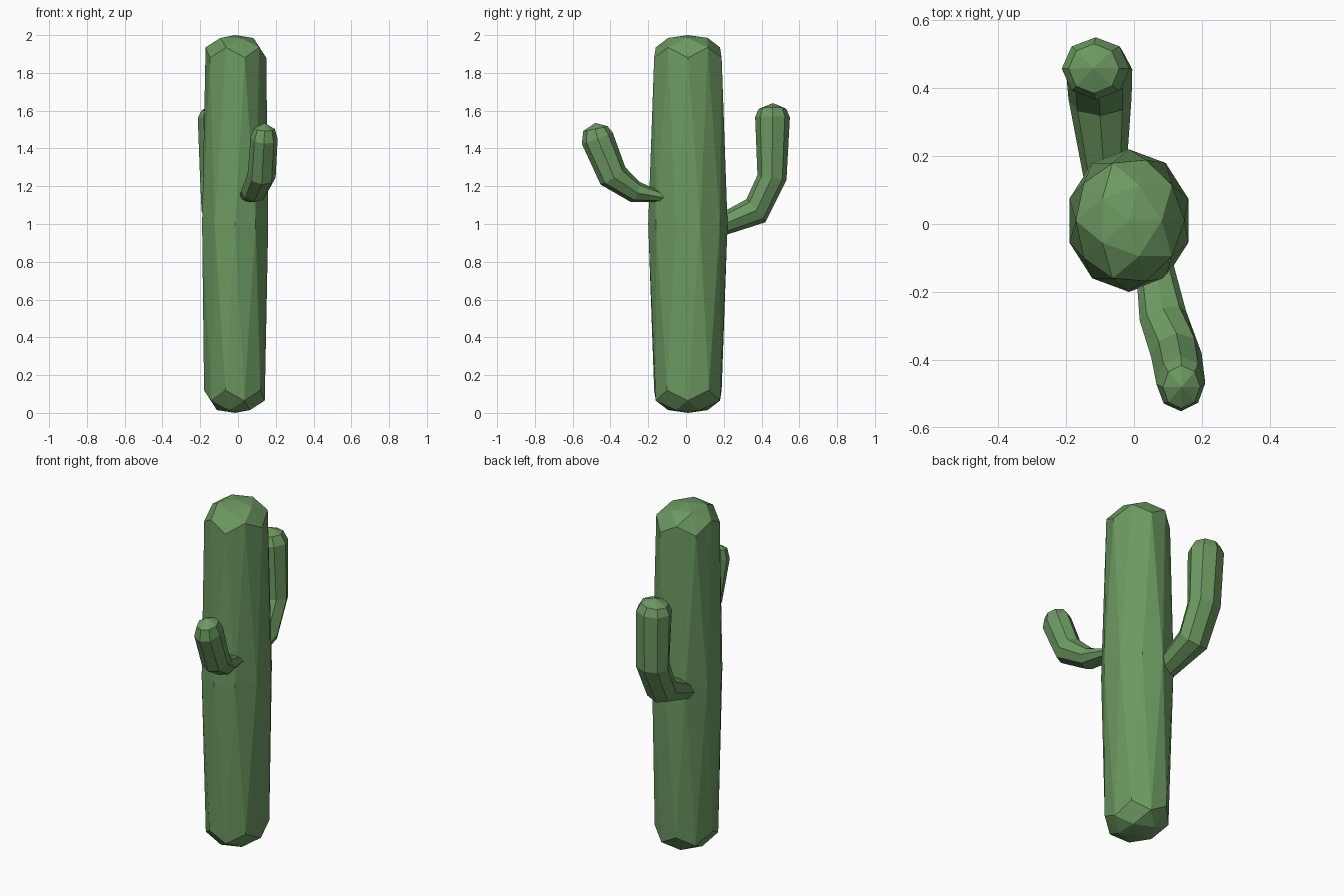
import bpy, bmesh, math
from mathutils import Vector

if "Cube" in bpy.data.objects:
    bpy.data.objects.remove(bpy.data.objects["Cube"])

green = bpy.data.materials.new("cactus_green")
green.diffuse_color = (0.15, 0.32, 0.12, 1)
green.use_nodes = True
green.node_tree.nodes["Principled BSDF"].inputs["Base Color"].default_value = green.diffuse_color


def finish(bm, name):
    bmesh.ops.recalc_face_normals(bm, faces=bm.faces)
    me = bpy.data.meshes.new(name)
    bm.to_mesh(me)
    bm.free()
    me.materials.append(green)
    ob = bpy.data.objects.new(name, me)
    bpy.context.collection.objects.link(ob)
    return ob


# Trunk: low-poly icosphere whose rings are stretched into a tall column
def trunk():
    bm = bmesh.new()
    bmesh.ops.create_icosphere(bm, subdivisions=2, radius=1)
    levels = [(0, 0), (0.447, 0.88), (0.526, 0.935), (0.851, 0.985), (1, 1)]
    for v in bm.verts:
        h = min(levels, key=lambda l: abs(l[0] - abs(v.co.z)))[1]
        z = 1 + math.copysign(h, v.co.z)
        v.co = (-0.015 + 0.184 * v.co.x, 0.01 + 0.21 * v.co.y, z)
    return finish(bm, "trunk")


# Arm: faceted tube along a path of (x, y, z, side radius, bend radius)
def arm(name, path, tip, sides=8):
    bm = bmesh.new()
    pts = [Vector(p[:3]) for p in path]
    rings = []
    for i, p in enumerate(path):
        t = (pts[min(i + 1, len(pts) - 1)] - pts[max(i - 1, 0)]).normalized()
        n = t.cross(Vector((1, 0, 0))).normalized()
        s = n.cross(t)
        rings.append([bm.verts.new(pts[i] + s * p[3] * math.cos(a) + n * p[4] * math.sin(a))
                      for a in (2 * math.pi * k / sides for k in range(sides))])
    for a, b in zip(rings, rings[1:]):
        for k in range(sides):
            j = (k + 1) % sides
            bm.faces.new((a[k], a[j], b[j], b[k]))
    bm.faces.new(rings[0])
    end = bm.verts.new(tip)
    for k in range(sides):
        bm.faces.new((rings[-1][k], rings[-1][(k + 1) % sides], end))
    return finish(bm, name)


trunk()
arm("back_arm", [
    (-0.085, 0.12, 0.965, 0.06, 0.05),
    (-0.100, 0.37, 1.07, 0.093, 0.079),
    (-0.103, 0.455, 1.245, 0.098, 0.078),
    (-0.113, 0.458, 1.565, 0.100, 0.092),
    (-0.118, 0.458, 1.61, 0.075, 0.073),
], (-0.12, 0.46, 1.64))
arm("front_arm", [
    (0.06, -0.12, 1.14, 0.055, 0.025),
    (0.085, -0.27, 1.17, 0.070, 0.058),
    (0.125, -0.387, 1.255, 0.075, 0.080),
    (0.138, -0.470, 1.455, 0.072, 0.087),
    (0.140, -0.480, 1.505, 0.055, 0.065),
], (0.14, -0.48, 1.535))
